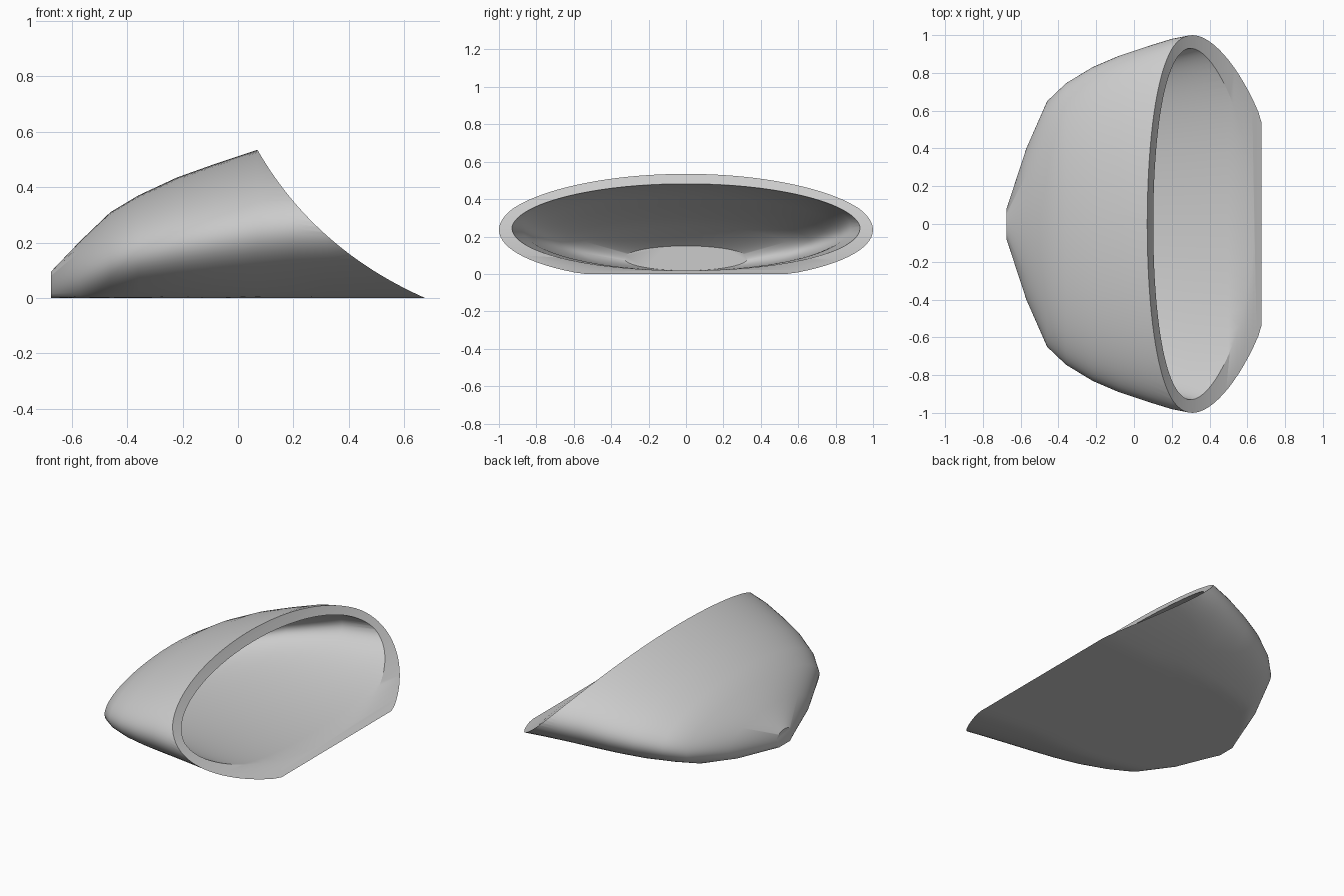
import bpy
import bmesh
import math

cube = bpy.data.objects.get("Cube")
if cube:
    bpy.data.objects.remove(cube, do_unlink=True)

grey = bpy.data.materials.new("plain grey")
grey.use_nodes = True
COLOUR = (0.6, 0.6, 0.6, 1)
grey.diffuse_color = COLOUR
grey.node_tree.nodes["Principled BSDF"].inputs["Base Color"].default_value = COLOUR


def finish(name, bm):
    bmesh.ops.recalc_face_normals(bm, faces=bm.faces)
    mesh = bpy.data.meshes.new(name)
    bm.to_mesh(mesh)
    bm.free()
    mesh.materials.append(grey)
    obj = bpy.data.objects.new(name, mesh)
    bpy.context.collection.objects.link(obj)
    return obj


def loft(name, stations, floor, sides=96):
    """Skin oval sections (x, half width, centre z, half height), flattened at the floor."""
    bm = bmesh.new()
    rings = []
    for x, width, centre, height in stations:
        ring = []
        for i in range(sides):
            a = math.tau * i / sides
            z = max(floor, centre + height * math.sin(a))
            ring.append(bm.verts.new((x, width * math.cos(a), z)))
        rings.append(ring)
    for r, s in zip(rings, rings[1:]):
        for i in range(sides):
            j = (i + 1) % sides
            bm.faces.new((r[i], r[j], s[j], s[i]))
    bm.faces.new(rings[0])
    bm.faces.new(rings[-1])
    return finish(name, bm)


# Outer shell: widens from a small blunt back to a broad mouth
shell = loft("scoop_shell", [
    (-0.675, 0.08, 0.04, 0.055), (-0.57, 0.40, 0.08, 0.125),
    (-0.46, 0.65, 0.13, 0.18), (-0.36, 0.745, 0.16, 0.21),
    (-0.22, 0.83, 0.19, 0.245), (-0.08, 0.89, 0.215, 0.27),
    (0.07, 0.94, 0.24, 0.295), (0.2, 0.98, 0.252, 0.297),
    (0.32, 1.004, 0.255, 0.298), (0.5, 1.04, 0.257, 0.3),
    (0.8, 1.1, 0.26, 0.303)], 0.0)

# Hollow inside, with a flat oval at its back
hollow = loft("hollow_cutter", [
    (-0.55, 0.33, 0.084, 0.066), (-0.44, 0.57, 0.135, 0.117),
    (-0.34, 0.67, 0.16, 0.142), (-0.2, 0.76, 0.19, 0.172),
    (-0.06, 0.825, 0.215, 0.197), (0.1, 0.88, 0.25, 0.232),
    (0.29, 0.93, 0.255, 0.237), (0.5, 0.96, 0.257, 0.239),
    (0.8, 1.0, 0.257, 0.239)], 0.018)

# Concave sweep that trims the mouth
start, bend, end = (0.07, 0.535), (0.274, 0.178), (0.675, 0.0)
outline = [(0.0, 0.66)]
for i in range(33):
    t = i / 32
    outline.append(tuple((1 - t) ** 2 * a + 2 * t * (1 - t) * b + t * t * c
                         for a, b, c in zip(start, bend, end)))
outline += [(0.9, -0.1), (1.2, -0.1), (1.2, 1.0), (0.0, 1.0)]
bm = bmesh.new()
ends = [[bm.verts.new((x, y, z)) for x, z in outline] for y in (-1.5, 1.5)]
for side in ends:
    bm.faces.new(side)
for i in range(len(outline)):
    j = (i + 1) % len(outline)
    bm.faces.new((ends[0][i], ends[0][j], ends[1][j], ends[1][i]))
sweep = finish("mouth_cutter", bm)

# Carve the shell
bpy.context.view_layer.objects.active = shell
for cutter in (hollow, sweep):
    cutter.hide_render = True
    mod = shell.modifiers.new("carve", "BOOLEAN")
    mod.operation = "DIFFERENCE"
    mod.solver = "EXACT"
    mod.object = cutter
    bpy.ops.object.modifier_apply(modifier=mod.name)
    bpy.data.objects.remove(cutter, do_unlink=True)

bpy.ops.object.select_all(action="DESELECT")
shell.select_set(True)
bpy.ops.object.shade_smooth_by_angle(angle=math.radians(32))
